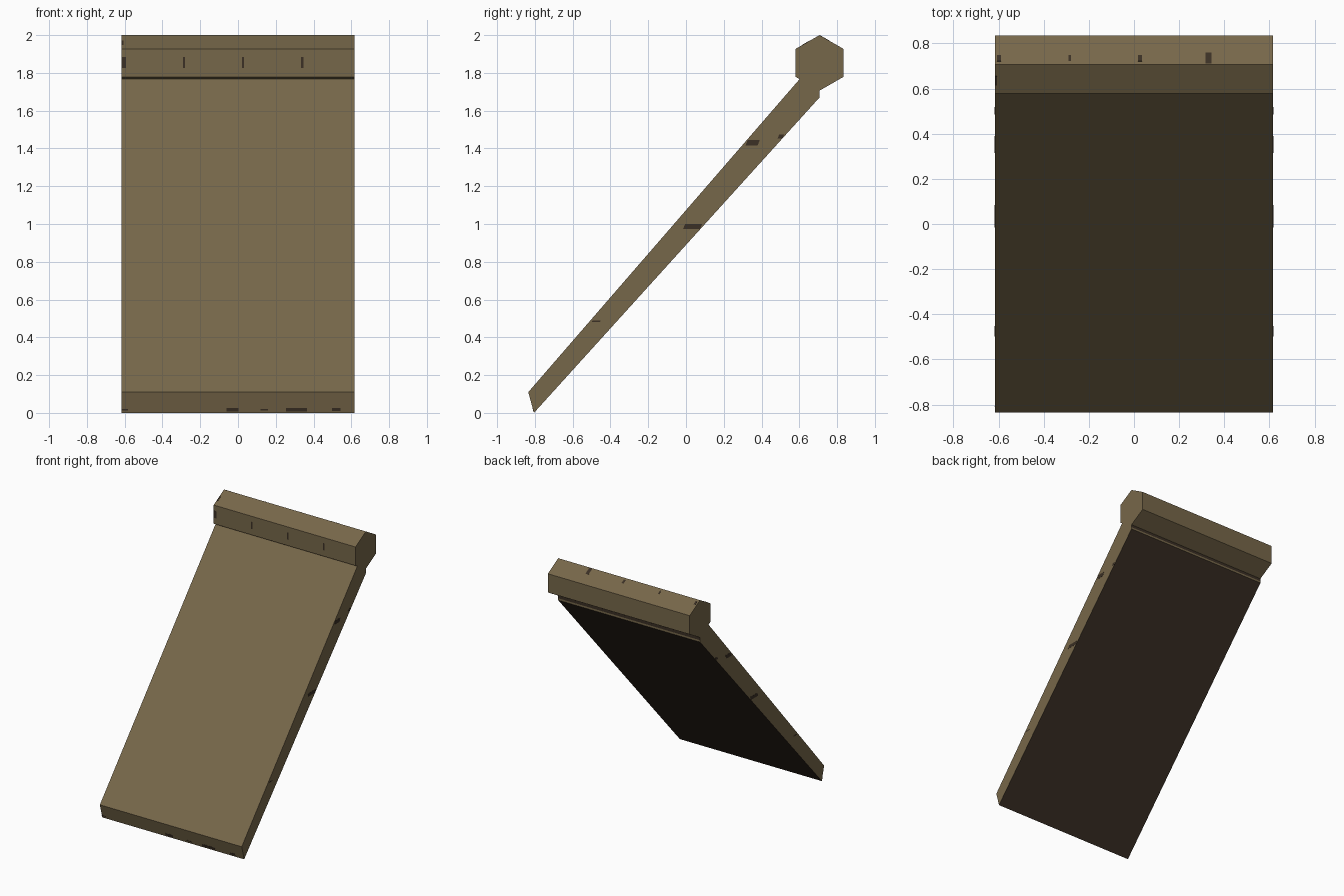
import bpy, bmesh, math
from mathutils import Vector

if "Cube" in bpy.data.objects:
    bpy.data.objects.remove(bpy.data.objects["Cube"])

HALF = 0.617


def material(name, rgb):
    m = bpy.data.materials.new(name)
    m.diffuse_color = (*rgb, 1)
    m.use_nodes = True
    m.node_tree.nodes["Principled BSDF"].inputs["Base Color"].default_value = m.diffuse_color
    return m


wood = material("weathered wood", (0.183, 0.136, 0.068))
dark = material("dark wood", (0.043, 0.029, 0.018))


def finish(name, bm, mats):
    bmesh.ops.recalc_face_normals(bm, faces=bm.faces)
    mesh = bpy.data.meshes.new(name)
    bm.to_mesh(mesh)
    bm.free()
    for m in mats:
        mesh.materials.append(m)
    ob = bpy.data.objects.new(name, mesh)
    bpy.context.collection.objects.link(ob)
    return ob


def extrude_x(name, profile):
    """Side profile (y, z) extruded across the full width."""
    bm = bmesh.new()
    face = bm.faces.new([bm.verts.new((-HALF, y, z)) for y, z in profile])
    res = bmesh.ops.extrude_face_region(bm, geom=[face])
    verts = [g for g in res["geom"] if isinstance(g, bmesh.types.BMVert)]
    bmesh.ops.translate(bm, verts=verts, vec=(2 * HALF, 0, 0))
    return finish(name, bm, [wood, dark])


def plate(name, center, u, v):
    """Thin dark sliver lying in the plane of half-axes u and v."""
    c, u, v = Vector(center), Vector(u), Vector(v)
    n = u.cross(v).normalized() * 0.0008
    bm = bmesh.new()
    for a in (-1, 1):
        for b in (-1, 1):
            for d in (-1, 1):
                bm.verts.new(c + u * a + v * b + n * d)
    bmesh.ops.convex_hull(bm, input=bm.verts)
    return finish(name, bm, [dark])


# Sloping board with a cut lower end and a short vertical upper end
board = extrude_x("sloping_board", [(-0.835, 0.11), (-0.805, 0.0), (0.707, 1.67),
                                    (0.707, 1.685), (0.707, 1.80), (0.63, 1.80)])
# Underside and the recess below the beam are dark
for p in board.data.polygons:
    underside = p.normal.y > 0.3 and p.normal.z < -0.3
    recess = p.normal.y > 0.9 and p.center.z > 1.7
    p.material_index = 1 if underside or recess else 0

# Hexagonal ridge beam along the top edge
R = 0.147
extrude_x("ridge_beam", [(0.707 + R * math.sin(math.radians(60 * i)) * 1.003,
                          1.853 + R * math.cos(math.radians(60 * i)))
                         for i in range(6)])

# Small dark cracks on the beam's front and upper back faces
for i, (x, w) in enumerate(((-0.604, 0.010), (-0.285, 0.005),
                            (0.027, 0.005), (0.34, 0.006))):
    plate(f"beam_front_crack_{i}", (x, 0.5795, 1.855), (w, 0, 0), (0, 0, 0.028))
for i, (x, w, h) in enumerate(((-0.598, 0.008, 0.014), (-0.285, 0.005, 0.013),
                               (0.027, 0.009, 0.014), (0.33, 0.013, 0.024))):
    plate(f"beam_top_crack_{i}", (x, 0.735, 1.984), (w, 0, 0), (0, h, -h * 0.577))
plate("beam_slope_crack", (-0.611, 0.635, 1.959), (0.005, 0, 0), (0, 0.02, 0.0115))

# Cracks on both side edges of the board
for side in (-1, 1):
    for i, (y, z, w, h) in enumerate(((0.353, 1.43, 0.032, 0.015),
                                      (0.035, 0.987, 0.045, 0.013),
                                      (0.502, 1.463, 0.013, 0.010),
                                      (-0.475, 0.486, 0.022, 0.004))):
        plate(f"side_crack_{side}_{i}", (side * HALF, y, z),
              (0, w, 0), (0, h * 0.4, h))

# Cracks along the lower end face
for i, (x, w, h) in enumerate(((-0.60, 0.018, 0.004), (-0.03, 0.032, 0.010),
                               (0.14, 0.020, 0.004), (0.31, 0.055, 0.010),
                               (0.52, 0.022, 0.008))):
    plate(f"foot_crack_{i}", (x, -0.8097, 0.017), (w, 0, 0), (0, -0.273 * h, h))
